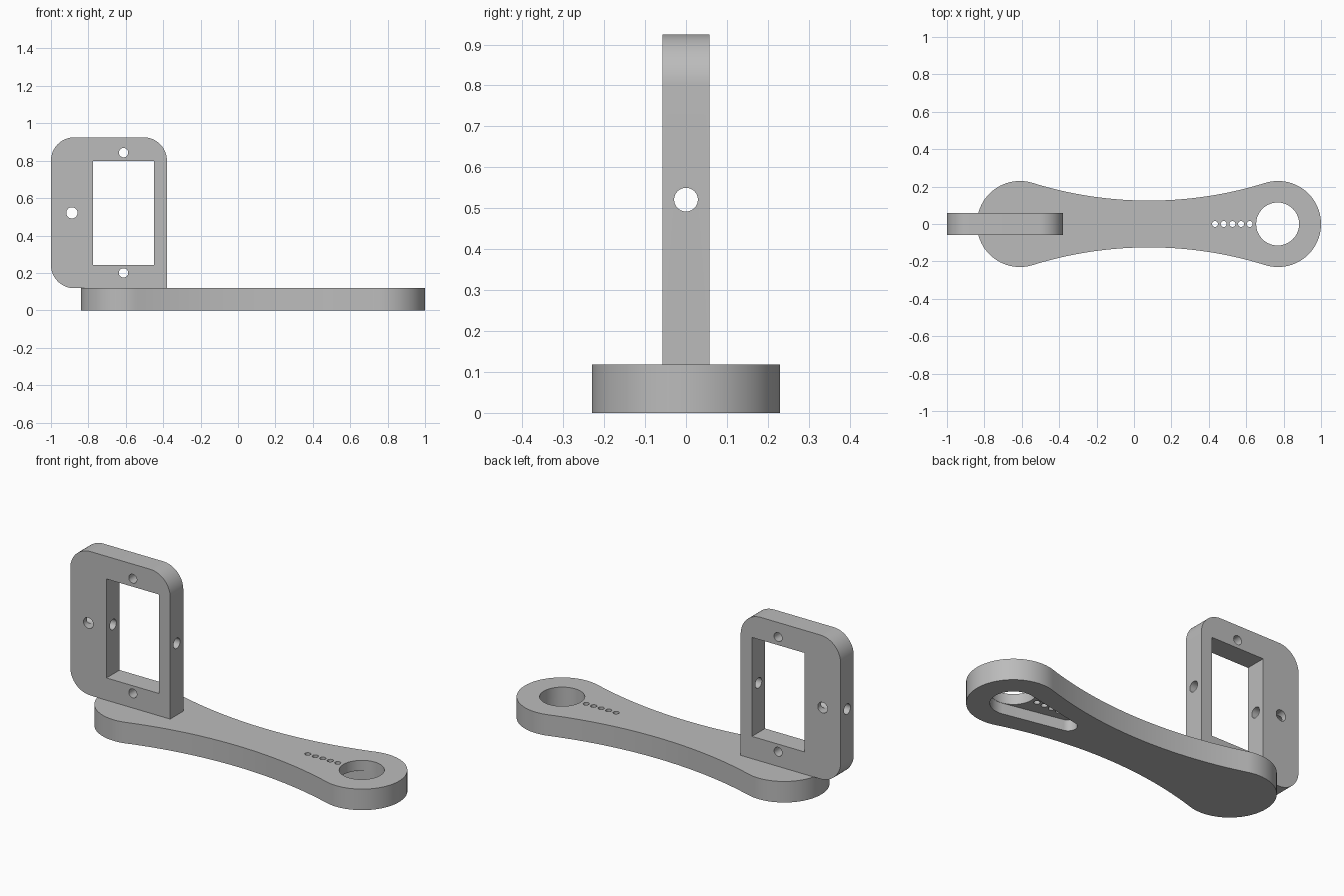
import bpy, bmesh
from math import sin, cos, pi, hypot, atan2, radians
from mathutils import Matrix

default = bpy.data.objects.get("Cube")
if default:
    bpy.data.objects.remove(default, do_unlink=True)

grey = bpy.data.materials.new("plain_grey")
grey.use_nodes = True
grey.diffuse_color = (0.5, 0.5, 0.5, 1)
grey.node_tree.nodes["Principled BSDF"].inputs["Base Color"].default_value = (0.5, 0.5, 0.5, 1)


def arc(cx, cy, r, a0, a1, n=24):
    return [(cx + r * cos(a0 + (a1 - a0) * i / n), cy + r * sin(a0 + (a1 - a0) * i / n))
            for i in range(n + 1)]


def prism(name, outline, low, high, turn=Matrix()):
    """Extrude a flat outline along local z, then turn it into place."""
    bm = bmesh.new()
    face = bm.faces.new([bm.verts.new((x, y, low)) for x, y in outline])
    new = bmesh.ops.extrude_face_region(bm, geom=[face])["geom"]
    bmesh.ops.translate(bm, vec=(0, 0, high - low),
                        verts=[v for v in new if isinstance(v, bmesh.types.BMVert)])
    bmesh.ops.transform(bm, matrix=turn, verts=bm.verts)
    bmesh.ops.recalc_face_normals(bm, faces=bm.faces)
    mesh = bpy.data.meshes.new(name)
    bm.to_mesh(mesh)
    bm.free()
    mesh.materials.append(grey)
    obj = bpy.data.objects.new(name, mesh)
    bpy.context.collection.objects.link(obj)
    return obj


def circle(cx, cy, r, n=40):
    return arc(cx, cy, r, 0, 2 * pi * (n - 1) / n, n - 1)


def cut(target, cutters):
    bpy.context.view_layer.objects.active = target
    for cutter in cutters:
        cutter.hide_render = True
        mod = target.modifiers.new("cut", 'BOOLEAN')
        mod.operation, mod.solver, mod.object = 'DIFFERENCE', 'EXACT', cutter
        bpy.ops.object.modifier_apply(modifier=mod.name)
        bpy.data.objects.remove(cutter, do_unlink=True)


def smooth(obj):
    bpy.ops.object.select_all(action='DESELECT')
    obj.select_set(True)
    bpy.context.view_layer.objects.active = obj
    bpy.ops.object.shade_smooth_by_angle(angle=radians(30))


# Arm: two round ends joined by tangent concave sides
THICK, MID, REACH, END_R, WAIST = 0.118, 0.08, 0.69, 0.23, 0.125
side_r = (REACH**2 + WAIST**2 - END_R**2) / (2 * (END_R - WAIST))
tilt = atan2(WAIST + side_r, REACH)      # direction from an end to the side arc centre
sweep = pi / 2 - tilt
outline = arc(MID + REACH, 0, END_R, tilt - pi, pi - tilt, 48)
outline += arc(MID, WAIST + side_r, side_r, -pi / 2 + sweep, -pi / 2 - sweep, 32)[1:]
outline += arc(MID - REACH, 0, END_R, tilt, 2 * pi - tilt, 48)[1:]
outline += arc(MID, -WAIST - side_r, side_r, pi / 2 + sweep, pi / 2 - sweep, 32)[1:-1]
arm = prism("arm", outline, 0, THICK)

# Tapered pocket underneath, the large bore and the row of pin holes
HUB, HUB_R, TIP, TIP_R = 0.768, 0.116, 0.42, 0.045
lean = pi / 2 - (HUB_R - TIP_R) / (HUB - TIP)
pocket = arc(HUB, 0, HUB_R, lean - pi, pi - lean, 40)
pocket += arc(TIP, 0, TIP_R, pi - lean, pi + lean, 20)
cutters = [prism("pocket", pocket, -0.1, 0.06),
           prism("bore", circle(HUB, 0, HUB_R - 0.001), -0.1, 0.3)]
cutters += [prism("pin_hole", circle(0.433 + 0.0465 * i, 0, 0.016, 20), 0.03, 0.3)
            for i in range(5)]
cut(arm, cutters)
smooth(arm)

# Upright frame, drawn in x and z: three round corners and one square foot corner
UPRIGHT = Matrix.Rotation(pi / 2, 4, 'X')
L, R, B, T, C, HALF = -1.0, -0.38, THICK, 0.925, 0.125, 0.058
frame_outline = [(R, B)]
frame_outline += arc(R - C, T - C, C, 0, pi / 2, 16)
frame_outline += arc(L + C, T - C, C, pi / 2, pi, 16)
frame_outline += arc(L + C, B + C, C, pi, 1.5 * pi, 16)
frame = prism("mounting_frame", frame_outline, -HALF, HALF, UPRIGHT)

# Window, screw holes through the face, and one hole across the frame
window = [(-0.775, 0.243), (-0.45, 0.243), (-0.45, 0.798), (-0.775, 0.798)]
cutters = [prism("window", window, -0.2, 0.2, UPRIGHT)]
for x, z, r in ((-0.612, 0.843, 0.025), (-0.612, 0.2, 0.025), (-0.888, 0.521, 0.03)):
    cutters.append(prism("screw_hole", circle(x, z, r), -0.2, 0.2, UPRIGHT))
cutters.append(prism("cross_hole", circle(-0.521, 0, 0.029), -1.2, 0,
                     Matrix.Rotation(pi / 2, 4, 'Y')))
cut(frame, cutters)
smooth(frame)
